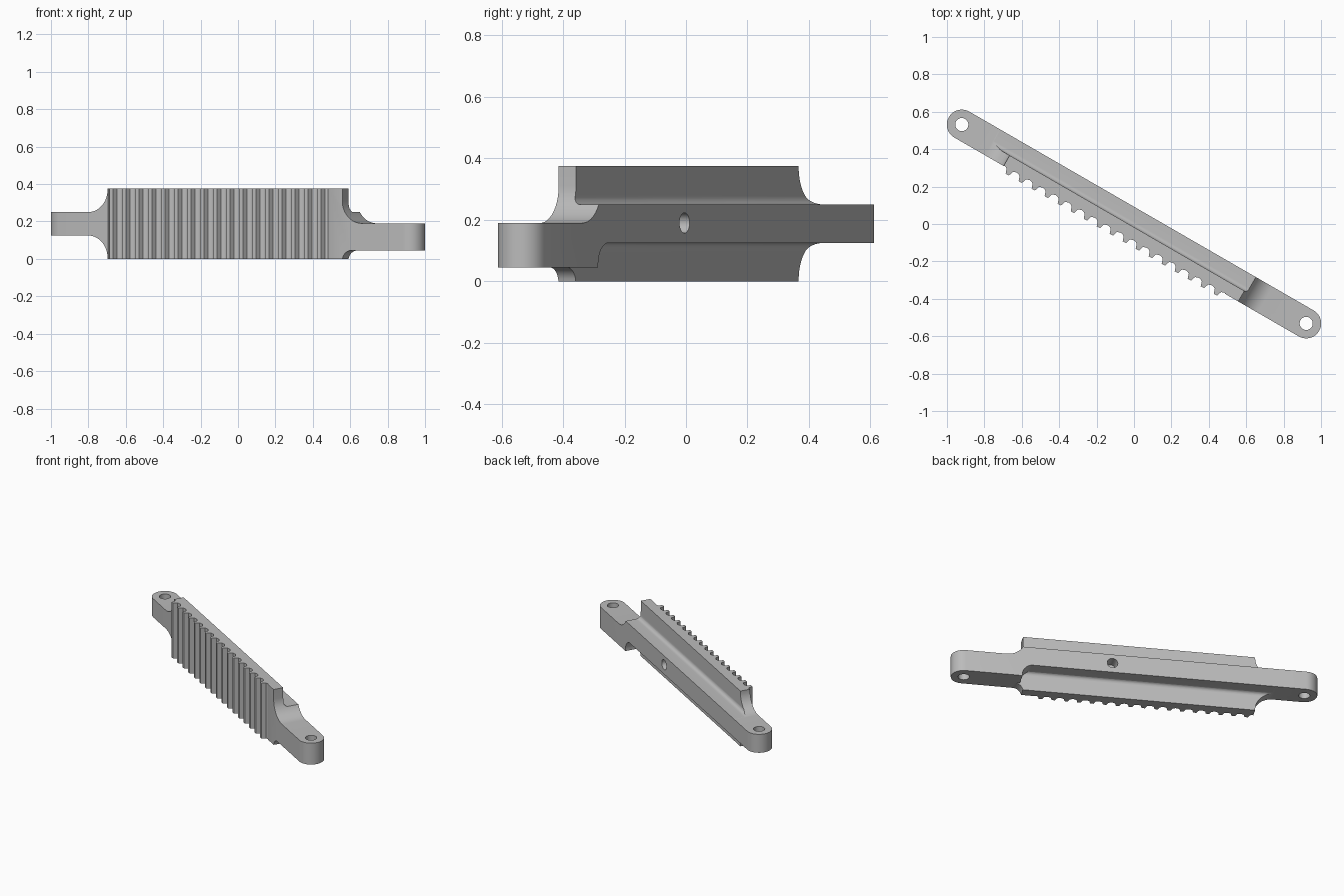
import bpy, bmesh, math
from mathutils import Matrix, Vector

cube = bpy.data.objects.get("Cube")
if cube:
    bpy.data.objects.remove(cube, do_unlink=True)

HALF, R, H = 1.063, 0.08, 0.375      # hole spacing, half width, height
PITCH, TEETH, FIRST = 0.0803, 17, -0.754


def arc(cx, cy, r, a0, a1, n=14):
    """Points on an arc, angles in degrees."""
    out = []
    for i in range(n + 1):
        a = math.radians(a0 + (a1 - a0) * i / n)
        out.append((cx + r * math.cos(a), cy + r * math.sin(a)))
    return out


def prism(name, points, place, lo, hi):
    """Extrude a 2D outline; place(a, b, d) maps it into space."""
    bm = bmesh.new()
    face = bm.faces.new([bm.verts.new(place(a, b, lo)) for a, b in points])
    step = Vector(place(0, 0, hi)) - Vector(place(0, 0, lo))
    new = bmesh.ops.extrude_face_region(bm, geom=[face])["geom"]
    bmesh.ops.translate(bm, vec=step, verts=[g for g in new if isinstance(g, bmesh.types.BMVert)])
    if not any(len(f.verts) == len(points) and f is not face for f in bm.faces) or len(bm.faces) < len(points) + 2:
        bm.faces.new([e for e in face.verts]) if not face.is_valid else None
    bmesh.ops.recalc_face_normals(bm, faces=bm.faces)
    mesh = bpy.data.meshes.new(name)
    bm.to_mesh(mesh)
    bm.free()
    ob = bpy.data.objects.new(name, mesh)
    bpy.context.collection.objects.link(ob)
    return ob


def plan(a, b, d):
    return (a, b, d)


def side(a, b, d):
    return (a, d, b)


def section(a, b, d):
    return (d, a, b)


def combine(target, tool, operation):
    """Apply a boolean and discard the tool."""
    mod = target.modifiers.new("cut", "BOOLEAN")
    mod.operation, mod.solver, mod.object = operation, "EXACT", tool
    bpy.context.view_layer.objects.active = target
    bpy.ops.object.modifier_apply(modifier=mod.name)
    bpy.data.objects.remove(tool, do_unlink=True)


# Plan outline: round-ended bar with a row of teeth along the front
tooth = [(0, -0.076), (0.016, -0.083), (0.025, -0.11),
         (0.045, -0.11), (0.054, -0.083), (0.07, -0.076)]
outline = arc(HALF, 0, R, -90, 90, 20) + arc(-HALF, 0, R, 90, 270, 20)
outline.append((FIRST - 0.003, -R))
for i in range(TEETH):
    outline += [(FIRST + i * PITCH + u, v) for u, v in tooth]
outline.append((FIRST + TEETH * PITCH, -R))
bar = prism("toothed_bar", outline, plan, 0, H)

# Side outline: thin end tabs blended into the tall middle
r = 0.12
profile = [(-1.3, 0.25), (-1.3, 0.125)]
profile += arc(-0.759 - r, 0.125 - r, r, 90, 0)
profile += [(-0.759, -0.05), (0.69, -0.05), (0.69, 0)]
profile += arc(0.745, -0.01, 0.055, 170, 90, 8)
profile += [(1.3, 0.045), (1.3, 0.19)]
profile += arc(0.69 + r, 0.19 + r, r, 270, 180)
profile += [(0.69, 0.45), (-0.759, 0.45)]
profile += arc(-0.759 - r, 0.25 + r, r, 0, -90)
combine(bar, prism("side_shape", profile, side, -0.3, 0.3), "INTERSECT")

# Upper recess behind the toothed wall, with a rounded inner corner
wall, f = -0.015, 0.025
upper = [(wall, 0.5)] + arc(wall + f, 0.25 + f, f, 180, 270, 8) + [(0.3, 0.25), (0.3, 0.5)]
combine(bar, prism("upper_recess", upper, section, -0.87, 0.9), "DIFFERENCE")

# Lower recess, closed by a rounded shoulder at the thick tab
lower = [(wall, -0.1)] + arc(wall + f, 0.125 - f, f, 180, 90, 8) + [(0.3, 0.125), (0.3, -0.1)]
recess = prism("lower_recess", lower, section, -0.87, 0.9)
shoulder = [(-0.865, -0.08), (0.76, -0.08), (0.76, 0.0445), (0.71, 0.0445)]
shoulder += arc(0.64, 0.056, 0.07, 0, 90, 10) + [(-0.865, 0.126)]
combine(recess, prism("shoulder", shoulder, side, -0.4, 0.4), "INTERSECT")
combine(bar, recess, "DIFFERENCE")

# Pivot holes through both tabs and a blind hole in the back face
for sx in (-1, 1):
    ring = arc(sx * HALF, 0, 0.035, 0, 348.75, 31)
    combine(bar, prism("pivot_hole", ring, plan, -0.1, 0.5), "DIFFERENCE")
ring = arc(0.148, 0.19, 0.033, 0, 345, 23)
combine(bar, prism("pin_hole", ring, side, 0.0, 0.2), "DIFFERENCE")

# Turn the bar across the diagonal
bar.data.transform(Matrix.Rotation(math.radians(-30), 4, "Z"))

# Single grey finish
grey = bpy.data.materials.new("plain_grey")
grey.use_nodes = True
colour = (0.5, 0.5, 0.5, 1)
grey.diffuse_color = colour
grey.node_tree.nodes["Principled BSDF"].inputs["Base Color"].default_value = colour
bar.data.materials.clear()
bar.data.materials.append(grey)
for p in bar.data.polygons:
    p.material_index = 0

bpy.ops.object.select_all(action="DESELECT")
bar.select_set(True)
bpy.context.view_layer.objects.active = bar
bpy.ops.object.shade_smooth_by_angle(angle=math.radians(25))
